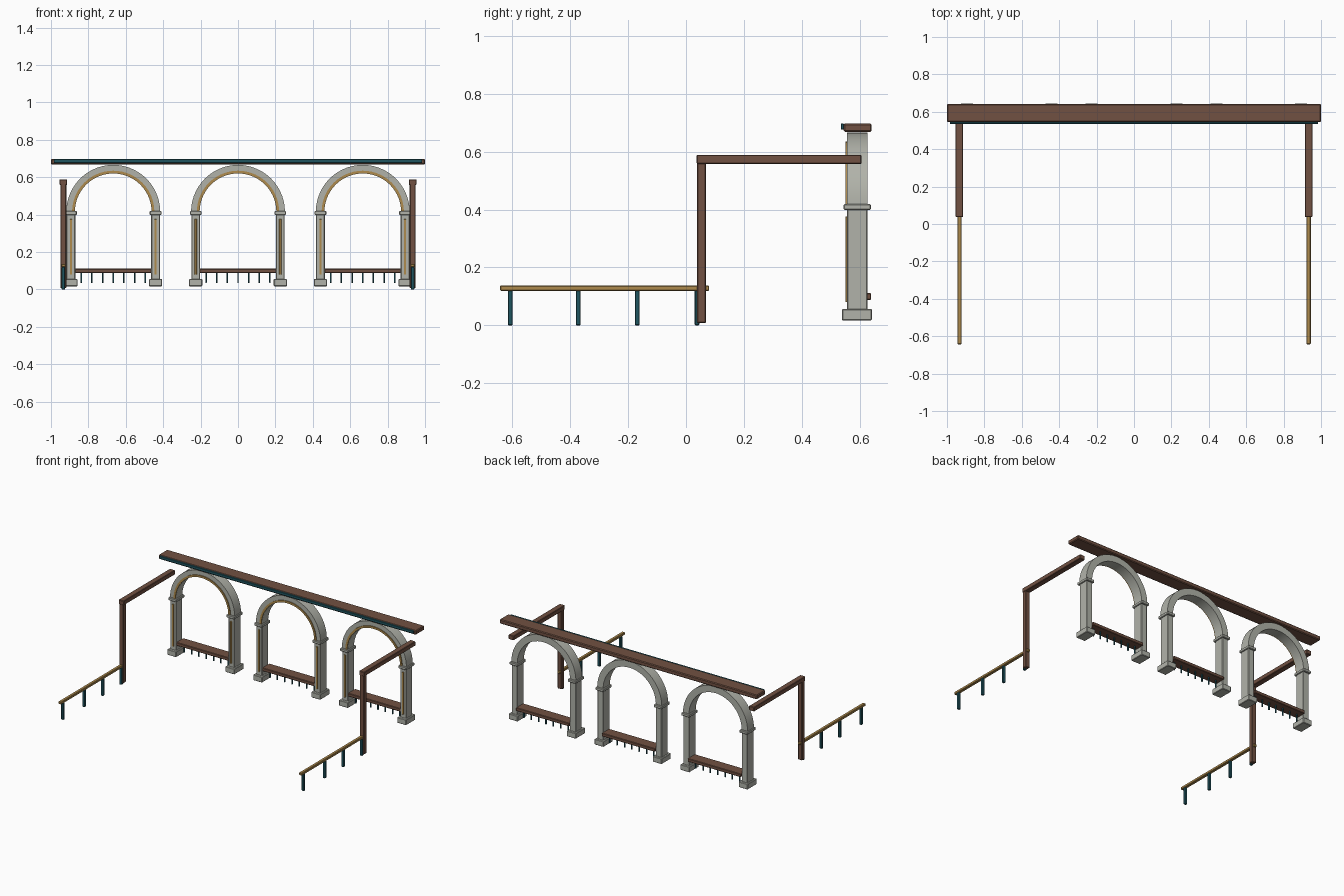
import bpy, bmesh, math

if "Cube" in bpy.data.objects:
    bpy.data.objects.remove(bpy.data.objects["Cube"])


def material(name, rgb):
    m = bpy.data.materials.new(name)
    m.diffuse_color = (*rgb, 1)
    m.use_nodes = True
    m.node_tree.nodes["Principled BSDF"].inputs["Base Color"].default_value = m.diffuse_color
    return m


STONE = material("grey stone", (0.44, 0.45, 0.40))
WOOD = material("brown wood", (0.165, 0.082, 0.054))
GOLD = material("gold trim", (0.43, 0.26, 0.075))
TEAL = material("dark teal", (0.014, 0.09, 0.115))


def finish(name, bm, mat, bevel=0.0):
    bmesh.ops.recalc_face_normals(bm, faces=bm.faces)
    me = bpy.data.meshes.new(name)
    bm.to_mesh(me)
    bm.free()
    me.materials.append(mat)
    ob = bpy.data.objects.new(name, me)
    bpy.context.collection.objects.link(ob)
    if bevel:
        b = ob.modifiers.new("edge", 'BEVEL')
        b.width = bevel
        b.segments = 1
    return ob


def box(name, xs, ys, zs, mat, bevel=0.003):
    """Box from its (min, max) range on each axis."""
    bm = bmesh.new()
    bmesh.ops.create_cube(bm, size=1)
    for v in bm.verts:
        for i, (lo, hi) in enumerate((xs, ys, zs)):
            v.co[i] = hi if v.co[i] > 0 else lo
    return finish(name, bm, mat, bevel)


def half_ring(name, cx, cz, r0, r1, y0, y1, mat, n=28):
    """Semicircular arch with a rectangular section."""
    bm = bmesh.new()
    rings = []
    for i in range(n + 1):
        a = math.pi * i / n
        c, s = math.cos(a), math.sin(a)
        rings.append([bm.verts.new((cx + r * c, y, cz + r * s))
                      for r, y in ((r0, y0), (r1, y0), (r1, y1), (r0, y1))])
    for p, q in zip(rings, rings[1:]):
        for k in range(4):
            j = (k + 1) % 4
            bm.faces.new((p[k], p[j], q[j], q[k]))
    bm.faces.new(rings[0])
    bm.faces.new(rings[-1])
    ob = finish(name, bm, mat)
    bpy.context.view_layer.objects.active = ob
    ob.select_set(True)
    bpy.ops.object.shade_smooth_by_angle(angle=math.radians(30))
    ob.select_set(False)


def around(c, half):
    return (c - half, c + half)


# Long roof beam with its front fascia strip
box("roof_beam", (-1, 1), (0.545, 0.642), (0.668, 0.698), WOOD, 0.005)
box("fascia_strip", (-0.985, 0.985), (0.535, 0.546), (0.677, 0.697), TEAL, 0.002)

# Three arched bays
for cx in (-0.667, 0, 0.667):
    half_ring("arch", cx, 0.415, 0.205, 0.251, 0.557, 0.627, STONE)
    half_ring("arch_trim", cx, 0.415, 0.206, 0.220, 0.551, 0.558, GOLD)
    for s in (-1, 1):
        px = cx + s * 0.226
        box("pillar", around(px, 0.023), (0.557, 0.627), (0.05, 0.405), STONE)
        box("pillar_base", around(px, 0.035), (0.539, 0.643), (0.017, 0.056), STONE)
        box("pillar_capital", around(px, 0.031), (0.545, 0.639), (0.399, 0.419), STONE)
        box("pillar_trim", around(px, 0.006), (0.551, 0.558), (0.08, 0.376), GOLD, 0.001)
    # Low bench rail with short spindles below
    box("bench", around(cx, 0.206), (0.56, 0.64), (0.088, 0.111), WOOD)
    for i in range(-3, 4):
        box("spindle", around(cx + i * 0.057, 0.004), around(0.6, 0.004),
            (0.035, 0.09), TEAL, 0.001)

# Side frames and handrails
for s in (-1, 1):
    px = s * 0.934
    box("side_post", around(px, 0.016), (0.038, 0.069), (0.008, 0.575), WOOD)
    box("side_beam", around(px, 0.02), (0.037, 0.607), (0.558, 0.589), WOOD)
    box("handrail", around(px, 0.011), (-0.643, 0.08), (0.119, 0.137), GOLD)
    for y in (-0.608, -0.373, -0.168, 0.038):
        box("handrail_post", around(px, 0.009), around(y, 0.008), (0, 0.12), TEAL, 0.002)
